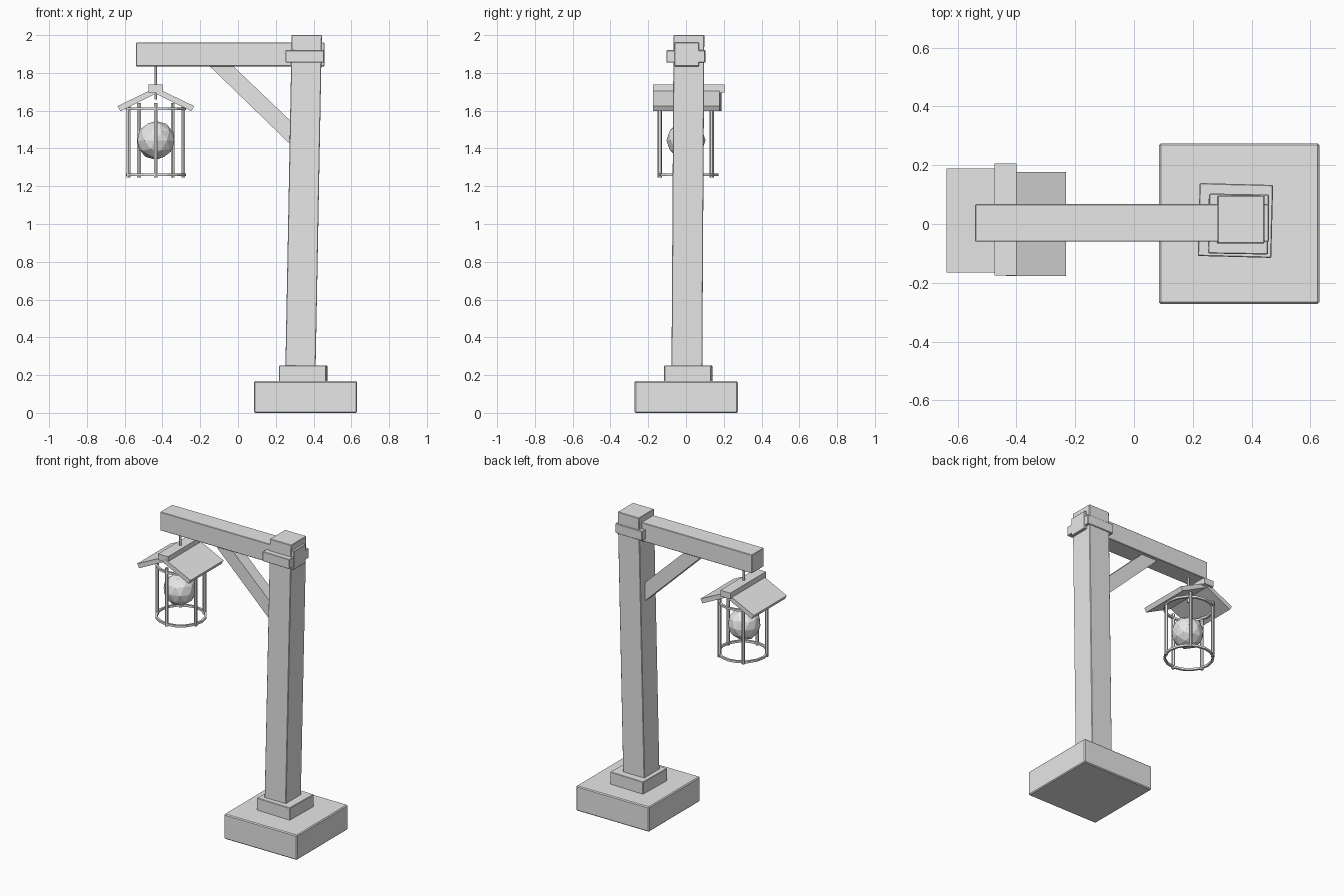
import bpy, bmesh, math
from mathutils import Matrix, Vector

cube = bpy.data.objects.get("Cube")
if cube:
    bpy.data.objects.remove(cube, do_unlink=True)

grey = bpy.data.materials.new("plain grey")
grey.use_nodes = True
grey.diffuse_color = (0.8, 0.8, 0.8, 1)
grey.node_tree.nodes["Principled BSDF"].inputs["Base Color"].default_value = (0.8, 0.8, 0.8, 1)


def finish(name, bm):
    bmesh.ops.recalc_face_normals(bm, faces=bm.faces)
    mesh = bpy.data.meshes.new(name)
    bm.to_mesh(mesh)
    bm.free()
    mesh.materials.append(grey)
    obj = bpy.data.objects.new(name, mesh)
    bpy.context.collection.objects.link(obj)
    return obj


def box(name, xs, ys, zs, turn=0, lean=(0, 0), bevel=0.003):
    """Box between limits, turned about z, with its top shifted by lean."""
    bm = bmesh.new()
    bmesh.ops.create_cube(bm, size=1)
    mid = Vector([(a + b) / 2 for a, b in (xs, ys, zs)])
    size = Vector([b - a for a, b in (xs, ys, zs)])
    spin = Matrix.Rotation(math.radians(turn), 3, "Z")
    for v in bm.verts:
        top = v.co.z > 0
        v.co = mid + spin @ (v.co * size)
        if top:
            v.co += Vector((*lean, 0))
    if bevel:
        bmesh.ops.bevel(bm, geom=bm.edges[:], offset=bevel, segments=1, affect="EDGES")
    return finish(name, bm)


def extrude_y(name, profile, y0, y1):
    """Solid made from an (x, z) outline carried along y."""
    bm = bmesh.new()
    face = bm.faces.new([bm.verts.new((x, y0, z)) for x, z in profile])
    new = bmesh.ops.extrude_face_region(bm, geom=[face])["geom"]
    moved = [g for g in new if isinstance(g, bmesh.types.BMVert)]
    bmesh.ops.translate(bm, verts=moved, vec=(0, y1 - y0, 0))
    return finish(name, bm)


def rod(name, x, y, z0, z1, radius, sides=6):
    bm = bmesh.new()
    bmesh.ops.create_cone(bm, cap_ends=True, segments=sides, radius1=radius, radius2=radius,
                          depth=z1 - z0, matrix=Matrix.Translation((x, y, (z0 + z1) / 2)))
    return finish(name, bm)


def ring(name, x, y, z, radius, half, sides=16):
    """Square-section hoop."""
    bm = bmesh.new()
    rows = []
    for i in range(sides):
        a = 2 * math.pi * i / sides
        rows.append([bm.verts.new((x + r * math.cos(a), y + r * math.sin(a), z + h))
                     for r, h in ((radius - half, -half), (radius + half, -half),
                                  (radius + half, half), (radius - half, half))])
    for i in range(sides):
        a, b = rows[i], rows[(i + 1) % sides]
        for j in range(4):
            k = (j + 1) % 4
            bm.faces.new((a[j], b[j], b[k], a[k]))
    return finish(name, bm)


# Stone foot and leaning post
box("base_block", (0.085, 0.63), (-0.272, 0.274), (0, 0.168), bevel=0.006)
box("plinth", (0.22, 0.47), (-0.112, 0.136), (0.16, 0.25), turn=-1.5)
box("post", (0.25, 0.41), (-0.077, 0.086), (0.2, 2.0), lean=(0.034, 0.011))

# Arm, collar and diagonal brace
box("collar", (0.254, 0.457), (-0.102, 0.102), (1.855, 1.92), turn=-1)
box("arm_beam", (-0.54, 0.459), (-0.06, 0.068), (1.835, 1.96))
extrude_y("brace", [(-0.155, 1.84), (-0.03, 1.84), (0.3, 1.525), (0.3, 1.4)], -0.035, 0.045)

# Hanging rod and roof of the lantern
cx, cy = -0.435, 0.013
rod("hanging_rod", cx, 0.005, 1.66, 1.84, 0.008)
box("roof_ridge", (-0.475, -0.4), (-0.175, 0.205), (1.697, 1.738), bevel=0)
for name, side, y0, y1 in (("roof_right", -1, -0.165, 0.188), ("roof_left", 1, -0.176, 0.177)):
    outline = [(0, 1.722), (0.203, 1.624), (0.188, 1.597), (0, 1.69)]
    extrude_y(name, [(cx + side * x, z) for x, z in outline], y0, y1)

# Cage of hoops and five upright bars
reach = 0.152
for name, z in (("cage_lower_ring", 1.26), ("cage_upper_ring", 1.61)):
    ring(name, cx, cy, z, reach, 0.007)
for i in range(5):
    a = math.radians(-90 + 72 * i)
    rod(f"cage_bar_{i + 1}", cx + reach * math.cos(a), cy + reach * math.sin(a),
        1.247, 1.64, 0.011)

# Faceted glowing ball
bm = bmesh.new()
bmesh.ops.create_icosphere(bm, subdivisions=2, radius=0.103,
                           matrix=Matrix.Translation((cx, 0.0, 1.443)))
finish("lamp_ball", bm)
